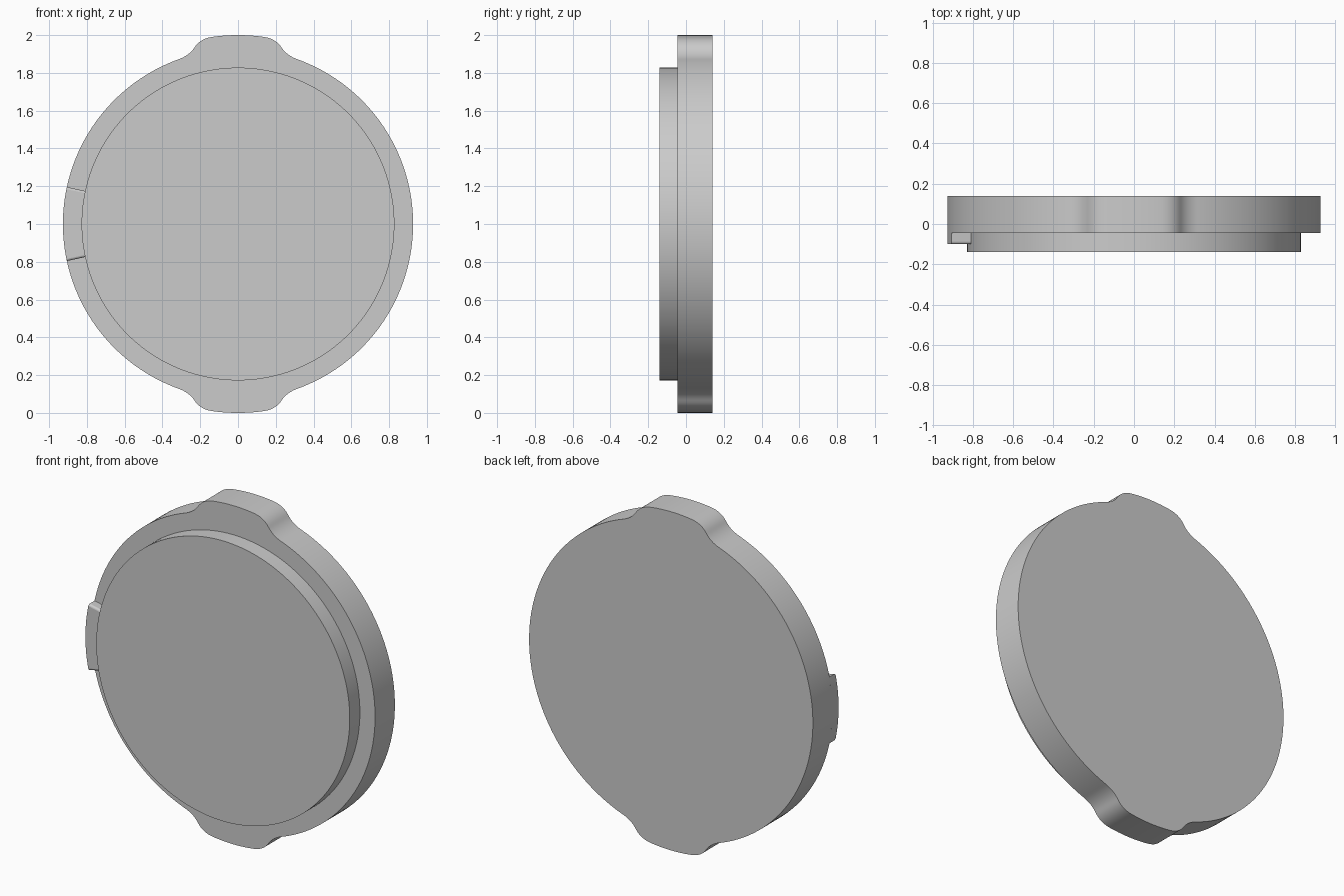
import bpy, bmesh, math
from mathutils import Vector

cube = bpy.data.objects.get("Cube")
if cube:
    bpy.data.objects.remove(cube, do_unlink=True)

RIM, BOSS, MID = 0.927, 0.828, 1.0

grey = bpy.data.materials.new("plain grey")
grey.use_nodes = True
grey.diffuse_color = (0.6, 0.6, 0.6, 1)
grey.node_tree.nodes["Principled BSDF"].inputs["Base Color"].default_value = (0.6, 0.6, 0.6, 1)


def arc(radius, start, end, steps):
    """Points on a circle; angles in radians from +x."""
    angles = [start + (end - start) * i / steps for i in range(steps + 1)]
    return [Vector((radius * math.cos(a), radius * math.sin(a))) for a in angles]


def bend(a, b, c, steps=10):
    """Quadratic curve from a to c, pulled towards b."""
    a, b, c = Vector(a), Vector(b), Vector(c)
    ts = [i / steps for i in range(steps + 1)]
    return [a * (1 - t) ** 2 + b * 2 * t * (1 - t) + c * t * t for t in ts]


def plate(name, outline, front, back):
    """Extrude an x-z outline from y = front to y = back."""
    bm = bmesh.new()
    face = bm.faces.new([bm.verts.new((p.x, front, p.y + MID)) for p in outline])
    grown = bmesh.ops.extrude_face_region(bm, geom=[face])["geom"]
    moved = [v for v in grown if isinstance(v, bmesh.types.BMVert)]
    bmesh.ops.translate(bm, verts=moved, vec=(0, back - front, 0))
    bmesh.ops.recalc_face_normals(bm, faces=bm.faces)
    mesh = bpy.data.meshes.new(name)
    bm.to_mesh(mesh)
    bm.free()
    mesh.materials.append(grey)
    obj = bpy.data.objects.new(name, mesh)
    bpy.context.collection.objects.link(obj)
    bpy.ops.object.select_all(action='DESELECT')
    obj.select_set(True)
    bpy.context.view_layer.objects.active = obj
    bpy.ops.object.shade_smooth_by_angle(angle=math.radians(30))
    return obj


# Rim plate: one quarter outline with half a lug, mirrored to all four
foot = Vector((0.32, 0.87))
shoulder = bend((0.14, 0.99), (0.2, 0.98), (0.23, 0.935))
fillet = bend((0.23, 0.935), (0.26, 0.89), foot)
crown = arc(1.0, math.pi / 2, math.acos(0.14), 6)
side = arc(RIM, math.atan2(foot.y, foot.x), 0, 40)
quarter = crown[:-1] + shoulder[:-1] + fillet[:-1] + side
lower = [Vector((p.x, -p.y)) for p in reversed(quarter[:-1])]
right = quarter + lower
left = [Vector((-p.x, p.y)) for p in reversed(right[1:-1])]
plate("rim_plate", right + left, -0.045, 0.14)

# Raised round boss on the front
plate("front_boss", arc(BOSS, 0, 2 * math.pi, 160)[:-1], -0.14, -0.04)

# Small curved key beside the boss, with softened ends
half = math.radians(12.2)
outer = arc(RIM, math.pi - half, math.pi + half, 20)
inner = arc(BOSS - 0.01, math.pi + half, math.pi - half, 20)
key = plate("side_key", outer + inner, -0.10, -0.04)
bm = bmesh.new()
bm.from_mesh(key.data)
ends = [e for e in bm.edges
        if all(v.co.y < -0.09 for v in e.verts)
        and abs(e.verts[0].co.x - e.verts[1].co.x) > 0.05]
bmesh.ops.bevel(bm, geom=ends, offset=0.012, segments=4, profile=0.5, affect='EDGES')
bm.to_mesh(key.data)
bm.free()
